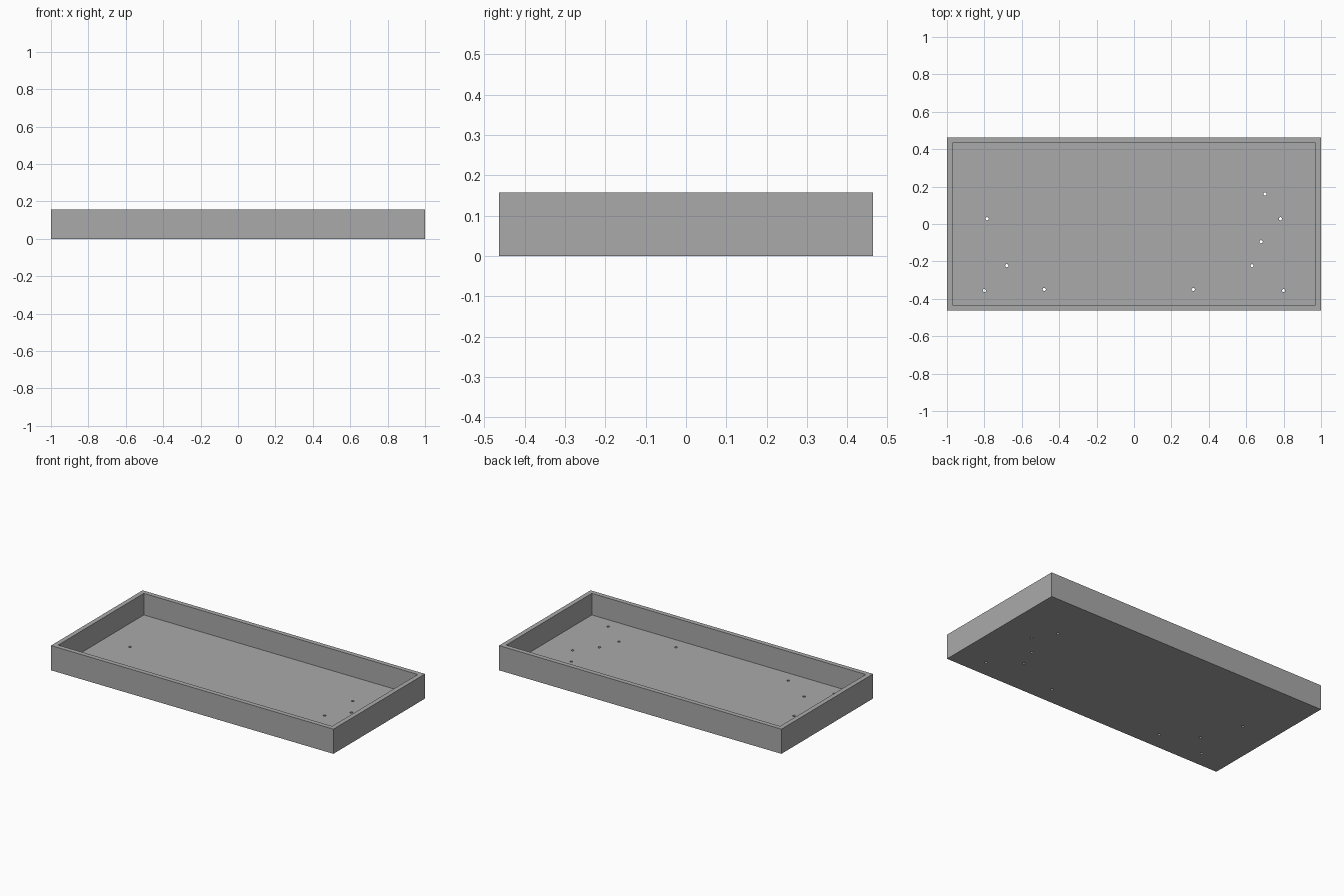
import bpy

if "Cube" in bpy.data.objects:
    bpy.data.objects.remove(bpy.data.objects["Cube"])

W, D, H = 2.0, 0.926, 0.158      # outer size
WALL, FLOOR = 0.03, 0.02         # wall and floor thickness
HOLE_R = 0.0085
HOLES = [(0.70, 0.16), (0.783, 0.028), (0.68, -0.095), (0.631, -0.223),
         (0.80, -0.356), (0.317, -0.35), (-0.48, -0.35), (-0.80, -0.356),
         (-0.68, -0.223), (-0.785, 0.028)]

grey = bpy.data.materials.new("plain grey")
grey.diffuse_color = (0.40, 0.40, 0.40, 1)
grey.use_nodes = True
grey.node_tree.nodes["Principled BSDF"].inputs["Base Color"].default_value = grey.diffuse_color


def box(name, size, bottom):
    bpy.ops.mesh.primitive_cube_add(size=1, location=(0, 0, bottom + size[2] / 2))
    ob = bpy.context.object
    ob.name = name
    ob.scale = size
    bpy.ops.object.transform_apply(location=True, rotation=True, scale=True)
    ob.data.materials.append(grey)
    return ob


def cut(target, cutter):
    mod = target.modifiers.new("cut", 'BOOLEAN')
    mod.operation = 'DIFFERENCE'
    mod.solver = 'EXACT'
    mod.object = cutter
    bpy.context.view_layer.objects.active = target
    bpy.ops.object.modifier_apply(modifier=mod.name)
    bpy.data.objects.remove(cutter, do_unlink=True)


# Open tray: solid block with the inside hollowed out
tray = box("tray", (W, D, H), 0)
cut(tray, box("hollow_cutter", (W - 2 * WALL, D - 2 * WALL, H), FLOOR))

# Small round holes through the floor
for x, y in HOLES:
    bpy.ops.mesh.primitive_cylinder_add(vertices=24, radius=HOLE_R, depth=0.1,
                                        location=(x, y, FLOOR / 2))
    drill = bpy.context.object
    drill.data.materials.append(grey)
    cut(tray, drill)
